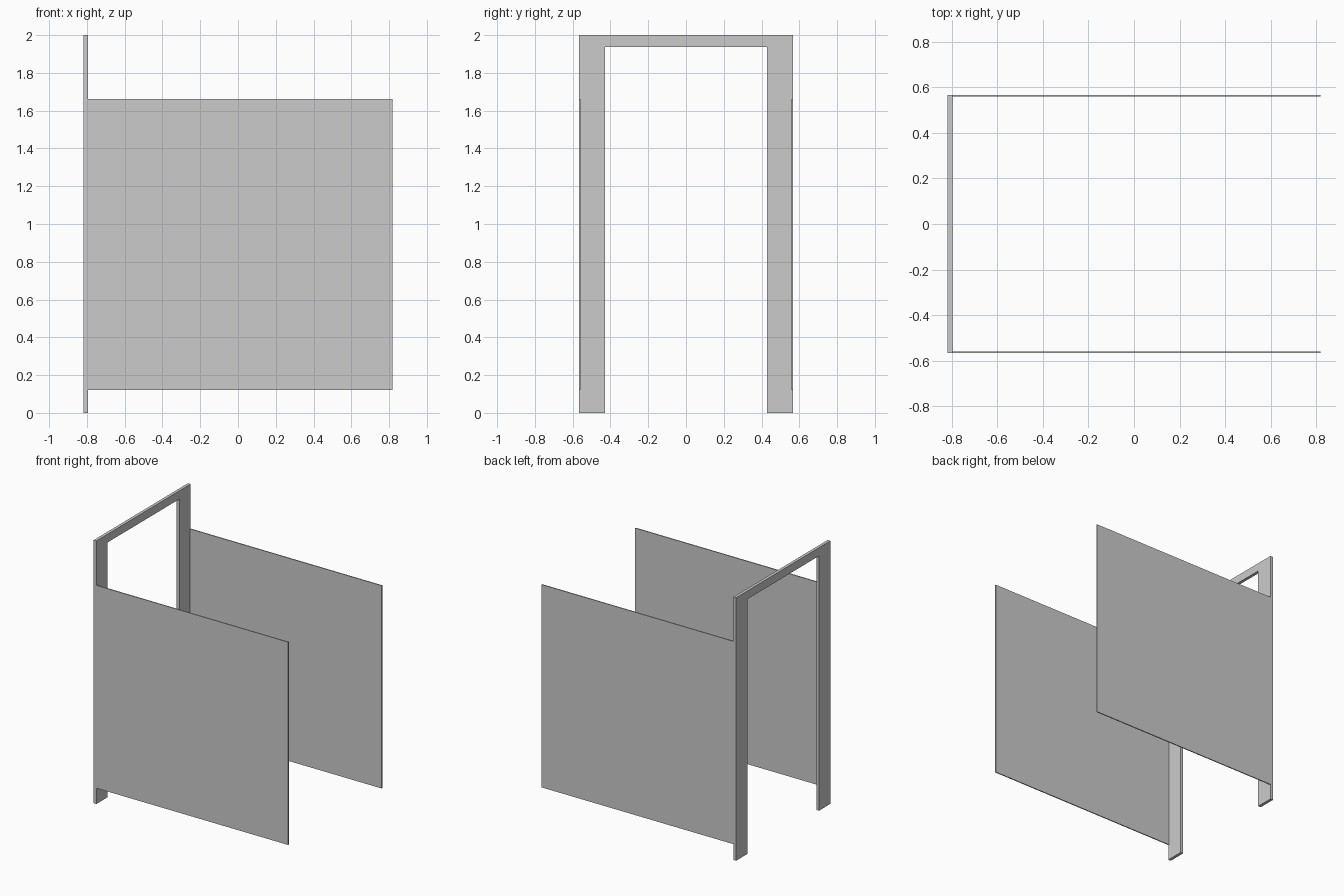
import bpy, bmesh

if "Cube" in bpy.data.objects:
    bpy.data.objects.remove(bpy.data.objects["Cube"])

X0, X1, X2 = -0.818, -0.795, 0.818   # frame back, frame front, panel end
W = 0.566                            # half width


def extrude_profile(name, points, offset):
    """Solid made by extruding a closed flat profile along an offset."""
    bm = bmesh.new()
    face = bm.faces.new([bm.verts.new(p) for p in points])
    ext = bmesh.ops.extrude_face_region(bm, geom=[face], use_keep_orig=True)
    verts = [g for g in ext["geom"] if isinstance(g, bmesh.types.BMVert)]
    bmesh.ops.translate(bm, verts=verts, vec=offset)
    bmesh.ops.recalc_face_normals(bm, faces=bm.faces)
    mesh = bpy.data.meshes.new(name)
    bm.to_mesh(mesh)
    bm.free()
    obj = bpy.data.objects.new(name, mesh)
    bpy.context.collection.objects.link(obj)
    return obj


# Door frame: one upside-down U
half = [(W, 2.0), (W, 0.0), (0.43, 0.0), (0.43, 1.937)]
outline = half + [(-y, z) for y, z in reversed(half)]
extrude_profile("door_frame", [(X0, y, z) for y, z in outline], (X1 - X0, 0, 0))

# Thin side panels, flush with the outside of the frame
for name, side in (("left_panel", 1), ("right_panel", -1)):
    y = side * W
    corners = [(X1, y, 0.12), (X2, y, 0.12), (X2, y, 1.662), (X1, y, 1.662)]
    extrude_profile(name, corners, (0, -side * 0.008, 0))
